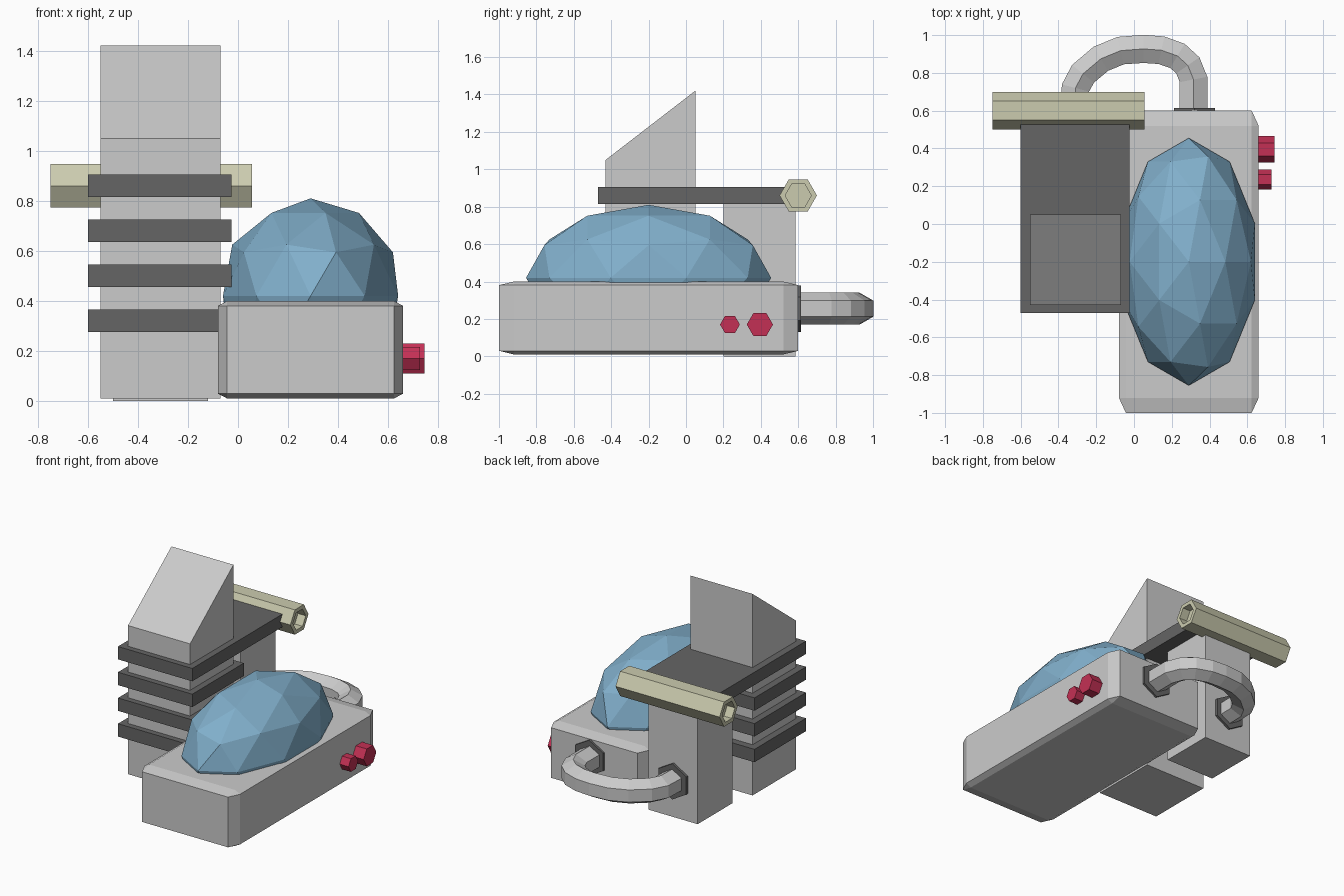
import bpy, bmesh
from math import sin, cos, pi, radians
from mathutils import Vector, Matrix

if "Cube" in bpy.data.objects:
    bpy.data.objects.remove(bpy.data.objects["Cube"])


def material(name, rgb):
    m = bpy.data.materials.new(name)
    m.diffuse_color = (*rgb, 1)
    m.use_nodes = True
    m.node_tree.nodes["Principled BSDF"].inputs["Base Color"].default_value = m.diffuse_color
    return m


BLUE = material("blue", (0.22, 0.43, 0.6))
RED = material("red", (0.55, 0.03, 0.09))
KHAKI = material("khaki", (0.6, 0.6, 0.43))
DARK = material("dark", (0.13, 0.13, 0.13))


def finish(name, bm, mat=None):
    bmesh.ops.recalc_face_normals(bm, faces=bm.faces)
    me = bpy.data.meshes.new(name)
    bm.to_mesh(me)
    bm.free()
    ob = bpy.data.objects.new(name, me)
    bpy.context.collection.objects.link(ob)
    if mat:
        me.materials.append(mat)
    return ob


def box_mesh(lo, hi, bevel=0):
    """Box between two corners; bevel is a fraction of each side."""
    lo, hi = Vector(lo), Vector(hi)
    bm = bmesh.new()
    bmesh.ops.create_cube(bm, size=1)
    if bevel:
        bmesh.ops.bevel(bm, geom=bm.edges[:], offset=bevel, segments=1,
                        affect='EDGES')
    bmesh.ops.scale(bm, vec=hi - lo, verts=bm.verts)
    bmesh.ops.translate(bm, vec=(lo + hi) / 2, verts=bm.verts)
    return bm


def hex_sweep(path, radius, phase=0):
    """Six-sided solid along a level path. Returns mesh and its end faces."""
    bm = bmesh.new()
    pts = [Vector(p) for p in path]
    rings = []
    for i, p in enumerate(pts):
        a = (p - pts[i - 1]).normalized() if i else Vector()
        b = (pts[i + 1] - p).normalized() if i < len(pts) - 1 else Vector()
        side = (a + b).normalized().cross(Vector((0, 0, 1)))
        ring = []
        for k in range(6):
            t = phase + k * pi / 3
            ring.append(bm.verts.new(p + radius * (side * cos(t) + Vector((0, 0, sin(t))))))
        rings.append(ring)
    for r, s in zip(rings, rings[1:]):
        for k in range(6):
            bm.faces.new((r[k], r[(k + 1) % 6], s[(k + 1) % 6], s[k]))
    ends = [bm.faces.new(rings[0][::-1]), bm.faces.new(rings[-1])]
    bmesh.ops.recalc_face_normals(bm, faces=bm.faces)
    return bm, ends


# Long chamfered base with a faceted dome on it
finish("base", box_mesh((-0.08, -1, 0.01), (0.66, 0.6, 0.4), 0.05))
bm = bmesh.new()
bmesh.ops.create_icosphere(bm, subdivisions=2, radius=1)
bmesh.ops.transform(bm, verts=bm.verts, matrix=Matrix.Translation((0.29, -0.2, 0.42))
                    @ Matrix.Diagonal((0.368, 0.655, 0.39, 1)))
finish("dome", bm, BLUE)

# Tower with a sloped top
bm = box_mesh((-0.55, -0.43, 0.01), (-0.07, 0.05, 1.05))
for v in bm.verts:
    if v.co.z > 1 and v.co.y > 0:
        v.co.z = 1.42
finish("tower", bm)

# Fins around the tower; the top one reaches back to the bar
for i in range(4):
    z = 0.32 + i * 0.18
    back = 0.6 if i == 3 else 0.1
    finish("fin", box_mesh((-0.6, -0.47, z - 0.045), (-0.025, back, z + 0.045)), DARK)

# Rear pillar
finish("rear_pillar", box_mesh((-0.5, 0.2, 0), (-0.12, 0.585, 0.83)))

# Hexagonal bar with a recess in each end
bm, ends = hex_sweep([(-0.75, 0.6, 0.86), (0.055, 0.6, 0.86)], 0.1)
for face in ends:
    inward = -face.normal.copy()
    bmesh.ops.inset_individual(bm, faces=[face], thickness=0.03)
    inner = bmesh.ops.extrude_discrete_faces(bm, faces=[face])["faces"][0]
    bmesh.ops.translate(bm, vec=inward * 0.06, verts=inner.verts)
finish("cross_bar", bm, KHAKI)

# Bent pipe at the back, with a flange at each end
PIPE = [(0.315, 0.58), (0.315, 0.765), (0.285, 0.84), (0.23, 0.89), (0.145, 0.92),
        (0.05, 0.927), (-0.07, 0.918), (-0.175, 0.875), (-0.27, 0.795),
        (-0.31, 0.72), (-0.315, 0.56)]
bm, _ = hex_sweep([(x, y, 0.255) for x, y in PIPE], 0.086, pi / 6)
finish("pipe", bm)
for x, y in ((0.32, 0.615), (-0.315, 0.602)):
    bm, _ = hex_sweep([(x, y - 0.04, 0.255), (x, y, 0.255)], 0.125, pi / 6)
    finish("pipe_flange", bm, DARK)

# Two knobs on the right side
for y, r, x in ((0.395, 0.07, 0.745), (0.235, 0.053, 0.728)):
    bm, _ = hex_sweep([(0.6, y, 0.17), (x, y, 0.17)], r)
    finish("knob", bm, RED)
